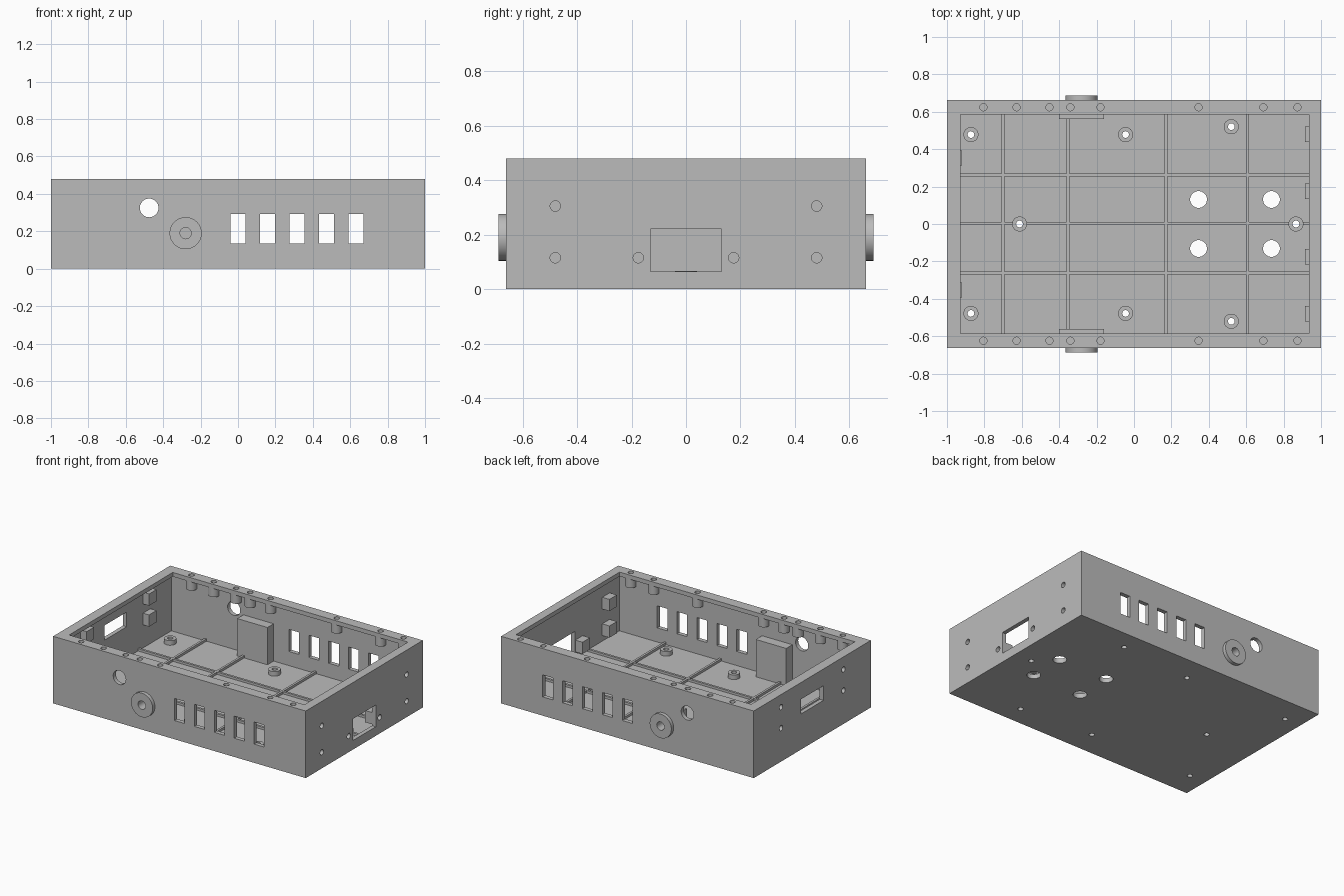
import bpy, bmesh, math
from mathutils import Matrix, Vector

cube = bpy.data.objects.get("Cube")
if cube:
    bpy.data.objects.remove(cube, do_unlink=True)

grey = bpy.data.materials.new("plain grey")
grey.use_nodes = True
COLOUR = (0.5, 0.5, 0.5, 1)
grey.diffuse_color = COLOUR
grey.node_tree.nodes["Principled BSDF"].inputs["Base Color"].default_value = COLOUR

# Main sizes
HX, HY, H = 1.0, 0.662, 0.48      # outer half sizes and height
WX, WY = 0.97, 0.632              # inner wall faces
FLOOR, LIP = 0.033, 0.45          # floor top, underside of rim lip


def box(bm, x0, x1, y0, y1, z0, z1):
    size = Vector((x1 - x0, y1 - y0, z1 - z0))
    mid = Vector((x0 + x1, y0 + y1, z0 + z1)) / 2
    bmesh.ops.create_cube(bm, size=1, matrix=Matrix.Translation(mid) @ Matrix.Diagonal(size).to_4x4())


def rod(bm, start, end, radius):
    a, b = Vector(start), Vector(end)
    turn = (b - a).to_track_quat('Z', 'Y').to_matrix().to_4x4()
    bmesh.ops.create_cone(bm, cap_ends=True, segments=32, radius1=radius, radius2=radius,
                          depth=(b - a).length, matrix=Matrix.Translation((a + b) / 2) @ turn)


def make(name, bm):
    mesh = bpy.data.meshes.new(name)
    bm.to_mesh(mesh)
    bm.free()
    mesh.materials.append(grey)
    obj = bpy.data.objects.new(name, mesh)
    bpy.context.collection.objects.link(obj)
    return obj


def cut(obj, *cutters):
    bpy.ops.object.select_all(action='DESELECT')
    bpy.context.view_layer.objects.active = obj
    obj.select_set(True)
    for cutter in cutters:
        mod = obj.modifiers.new("cut", 'BOOLEAN')
        mod.operation, mod.solver, mod.object = 'DIFFERENCE', 'EXACT', cutter
        mod.use_self = True
        bpy.ops.object.modifier_apply(modifier=mod.name)
    bpy.ops.object.shade_smooth_by_angle(angle=math.radians(30))


# Feature positions
boss_x = (-0.805, -0.628, -0.452, -0.34, -0.179, 0.345, 0.692, 0.874)
standoffs = [(x, s * y) for x, y in ((-0.872, 0.478), (-0.045, 0.478), (0.52, 0.52)) for s in (1, -1)]
standoffs += [(-0.612, 0), (0.866, 0)]
left_mounts = [(s * y, z) for y, z in ((0.48, 0.305), (0.48, 0.115), (0.175, 0.115)) for s in (1, -1)]
right_mounts = [(s * 0.353, z) for z in (0.39, 0.24) for s in (1, -1)]
PORT_X, PORT_Z = -0.28, 0.19

# Every hole and window, gathered in one cutter
bm = bmesh.new()
for s in (1, -1):
    for x in boss_x:
        rod(bm, (x, s * 0.624, 0.40), (x, s * 0.624, 0.5), 0.019)
    for i in range(5):
        x = 0.001 + i * 0.1575
        box(bm, x - 0.04, x + 0.04, s * 0.66 - 0.05, s * 0.66 + 0.05, 0.134, 0.292)
    rod(bm, (-0.475, s * 0.6, 0.325), (-0.475, s * 0.72, 0.325), 0.05)
    rod(bm, (PORT_X, s * 0.59, PORT_Z), (PORT_X, s * 0.72, PORT_Z), 0.03)
    for x in (0.345, 0.735):
        rod(bm, (x, s * 0.131, -0.05), (x, s * 0.131, 0.1), 0.045)
for x, y in standoffs:
    rod(bm, (x, y, -0.05), (x, y, 0.1), 0.018)
for y, z in left_mounts:
    rod(bm, (0.93, y, z), (1.05, y, z), 0.019)
for y, z in right_mounts:
    rod(bm, (-0.94, y, z), (-1.05, y, z), 0.019)
box(bm, 0.95, 1.05, -0.13, 0.13, 0.065, 0.22)
box(bm, -1.05, -0.95, -0.127, 0.127, 0.255, 0.36)
holes = make("hole_cutter", bm)

# Hollow inside and the smaller rim opening
bm = bmesh.new()
box(bm, -WX, WX, -WY, WY, FLOOR, LIP)
cavity = make("cavity_cutter", bm)
bm = bmesh.new()
box(bm, -0.927, 0.936, -0.586, 0.586, LIP - 0.1, H + 0.1)
opening = make("opening_cutter", bm)

# Case shell with overhanging rim
bm = bmesh.new()
box(bm, -HX, HX, -HY, HY, 0, H)
cut(make("case_shell", bm), cavity, opening, holes)

# Floor ribs
bm = bmesh.new()
for x in (-0.70, -0.352, 0.17, 0.607):
    box(bm, x - 0.008, x + 0.008, -WY, WY, FLOOR, 0.05)
for y in (-0.262, 0.004, 0.262):
    box(bm, -WX, WX, y - 0.008, y + 0.008, FLOOR, 0.0495)
cut(make("floor_ribs", bm), holes)

# Floor standoffs
bm = bmesh.new()
for x, y in standoffs:
    rod(bm, (x, y, FLOOR), (x, y, 0.066), 0.04)
cut(make("floor_standoffs", bm), holes)

# Screw bosses under the rim
bm = bmesh.new()
for x in boss_x:
    for s in (1, -1):
        rod(bm, (x, s * 0.624, 0.385), (x, s * 0.624, LIP), 0.037)
cut(make("rim_bosses", bm), holes)

# Mounting blocks on the end walls
bm = bmesh.new()
B = 0.042
for y, z in left_mounts:
    box(bm, 0.913, WX, y - B, y + B, z - B, z + B)
for y, z in right_mounts:
    box(bm, -WX, -0.922, y - B, y + B, z - B, z + B)
cut(make("end_wall_blocks", bm), holes)

# Round side ports and their inner backing blocks
for side, s in (("front", -1), ("back", 1)):
    bm = bmesh.new()
    rod(bm, (PORT_X, s * HY, PORT_Z), (PORT_X, s * 0.688, PORT_Z), 0.086)
    cut(make(side + "_port_disc", bm), holes)
    bm = bmesh.new()
    ys = sorted((s * 0.562, s * WY))
    box(bm, -0.40, -0.16, ys[0], ys[1], FLOOR, 0.30)
    cut(make(side + "_port_block", bm), holes)

for helper in (holes, cavity, opening):
    bpy.data.objects.remove(helper, do_unlink=True)
